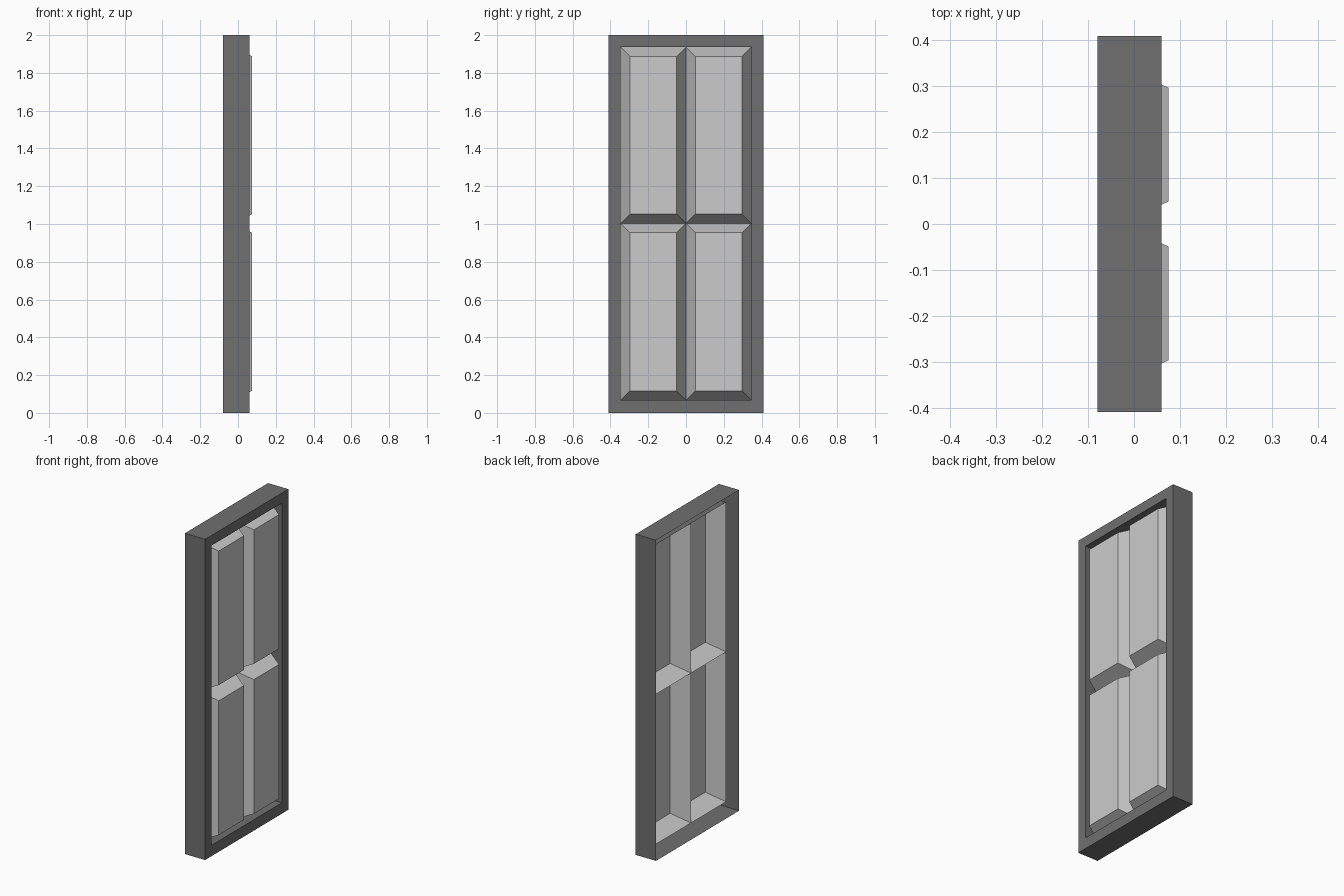
import bpy, bmesh

if "Cube" in bpy.data.objects:
    bpy.data.objects.remove(bpy.data.objects["Cube"])


def ring_shell(name, rings, cap=False):
    """Sheet through successive rectangles (x, y0, y1, z0, z1), optionally capped at the last one."""
    bm = bmesh.new()
    loops = []
    for x, y0, y1, z0, z1 in rings:
        corners = ((y0, z0), (y1, z0), (y1, z1), (y0, z1))
        loops.append([bm.verts.new((x, y, z)) for y, z in corners])
    for a, b in zip(loops, loops[1:]):
        for i in range(4):
            j = (i + 1) % 4
            bm.faces.new((a[i], a[j], b[j], b[i]))
    if cap:
        bm.faces.new(loops[-1])
    mesh = bpy.data.meshes.new(name)
    bm.to_mesh(mesh)
    bm.free()
    obj = bpy.data.objects.new(name, mesh)
    bpy.context.collection.objects.link(obj)
    return obj


BACK, FRONT, SEAT, RAISED = -0.08, 0.06, -0.035, 0.075
HALF_W, OPEN_W = 0.41, 0.346
Z_LOW, Z_MID, Z_HIGH = 0.068, 1.003, 1.937
BEVEL = 0.049

# Frame: outer walls, front rim and inner return, open at the back
frame = ring_shell("frame", [
    (BACK, -HALF_W, HALF_W, 0, 2),
    (FRONT, -HALF_W, HALF_W, 0, 2),
    (FRONT, -OPEN_W, OPEN_W, Z_LOW, Z_HIGH),
    (SEAT, -OPEN_W, OPEN_W, Z_LOW, Z_HIGH),
])
dark = bpy.data.materials.new("dark_grey")
dark.diffuse_color = (0.16, 0.16, 0.16, 1)
dark.use_nodes = True
dark.node_tree.nodes["Principled BSDF"].inputs["Base Color"].default_value = dark.diffuse_color
frame.data.materials.append(dark)

# Four raised panels with sloped borders, meeting in V grooves
for row, (z0, z1) in (("lower", (Z_LOW, Z_MID)), ("upper", (Z_MID, Z_HIGH))):
    for side, (y0, y1) in (("left", (-OPEN_W, 0)), ("right", (0, OPEN_W))):
        ring_shell(f"panel_{row}_{side}", [
            (SEAT, y0, y1, z0, z1),
            (RAISED, y0 + BEVEL, y1 - BEVEL, z0 + BEVEL, z1 - BEVEL),
        ], cap=True)
